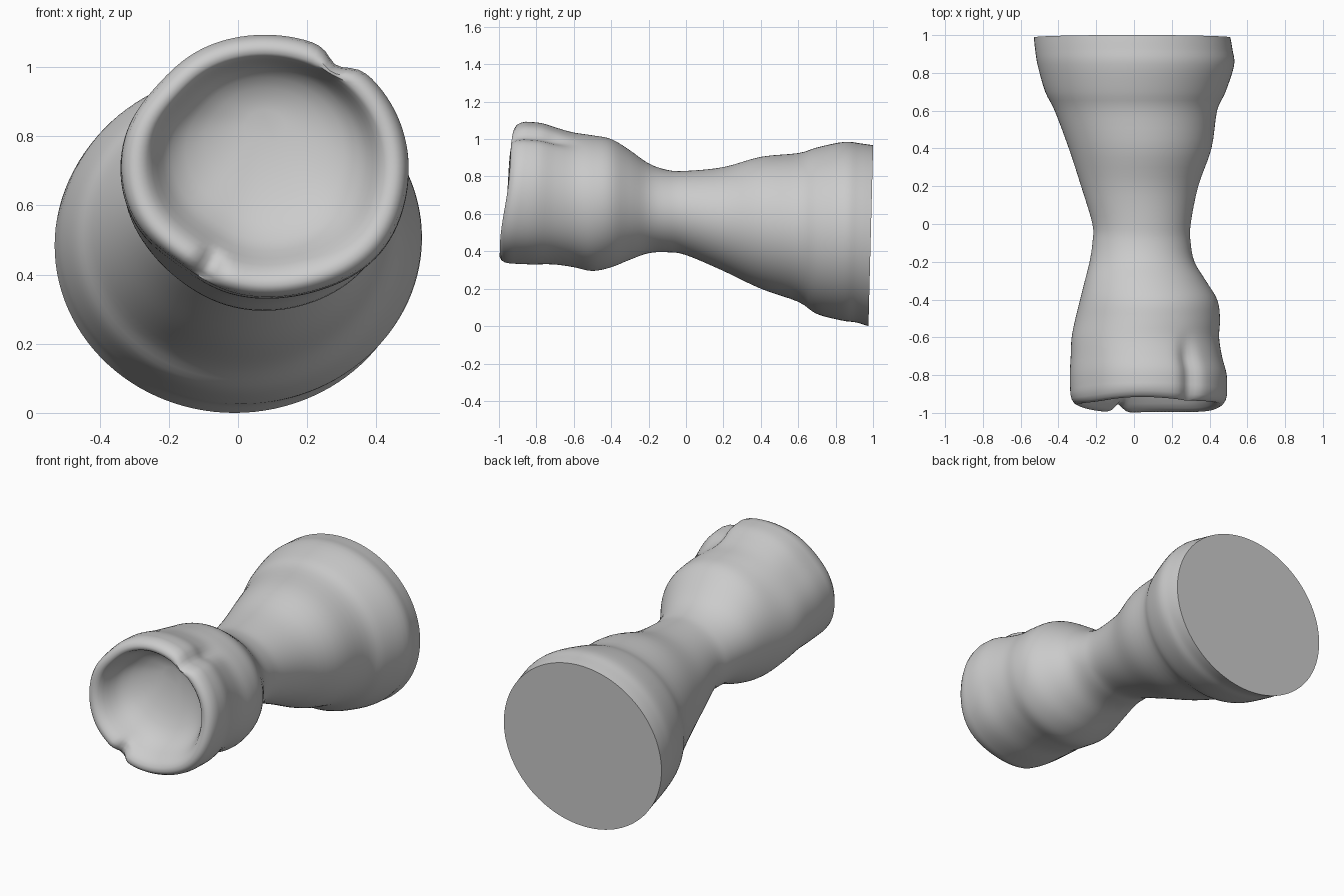
import bpy, bmesh, math

if "Cube" in bpy.data.objects:
    bpy.data.objects.remove(bpy.data.objects["Cube"])

SEG = 112
# Body stations from back to front: y, x left, x right, z bottom, z top
BODY = [
    (0.988, -0.53, 0.51, 0.0, 0.967), (0.92, -0.523, 0.522, 0.02, 0.977),
    (0.84, -0.51, 0.53, 0.03, 0.985), (0.70, -0.47, 0.485, 0.065, 0.955),
    (0.60, -0.42, 0.44, 0.13, 0.925), (0.40, -0.345, 0.41, 0.20, 0.905),
    (0.20, -0.28, 0.34, 0.295, 0.85), (0.00, -0.22, 0.30, 0.38, 0.83),
    (-0.10, -0.22, 0.30, 0.395, 0.835), (-0.20, -0.235, 0.32, 0.39, 0.87),
    (-0.30, -0.26, 0.38, 0.355, 0.94), (-0.40, -0.285, 0.44, 0.315, 1.0),
    (-0.50, -0.31, 0.455, 0.295, 1.02), (-0.60, -0.33, 0.45, 0.315, 1.035),
    (-0.70, -0.335, 0.465, 0.33, 1.06), (-0.80, -0.34, 0.49, 0.33, 1.085),
    (-0.90, -0.337, 0.492, 0.335, 1.093),
]
# Rim and bowl: y, scale of the front section
RIM = [(-0.93, 0.985), (-0.95, 0.955), (-0.96, 0.91), (-0.957, 0.86), (-0.945, 0.82),
       (-0.92, 0.785), (-0.89, 0.75), (-0.855, 0.71), (-0.82, 0.65), (-0.79, 0.55),
       (-0.765, 0.42), (-0.75, 0.28), (-0.74, 0.14)]


def spline(a, b, c, d, t):
    return [0.5 * (2 * q + (r - p) * t + (2 * p - 5 * q + 4 * r - s) * t * t
                   + (3 * q - p - 3 * r + s) * t ** 3) for p, q, r, s in zip(a, b, c, d)]


def bump(angle, centre, width):
    d = (angle - centre + 180) % 360 - 180
    return math.exp(-(d / width) ** 2)


def smooth(v, lo, hi):
    t = max(0.0, min(1.0, (v - lo) / (hi - lo)))
    return t * t * (3 - 2 * t)


# Resample the body, then append the rim and bowl
stations = []
n = len(BODY)
for i in range(n - 1):
    pts = [BODY[max(0, min(n - 1, i + k))] for k in (-1, 0, 1, 2)]
    stations += [(spline(*pts, k / 4), 1.0) for k in range(4)]
stations.append((list(BODY[-1]), 1.0))
stations += [([y, *BODY[-1][1:]], s) for y, s in RIM]

bm = bmesh.new()
rings = []
for (y, xl, xr, zb, zt), scale in stations:
    cx, cz = (xl + xr) / 2, (zb + zt) / 2
    front = smooth(-y, 0.3, 0.85)
    outer = smooth(scale, 0.8, 0.97)
    edge = smooth(scale, 0.72, 0.86)
    # Bowl is deepest towards the upper side, with a gentle lower slope
    lift = 0.13 * (1 - scale / 0.86) if scale < 0.86 else 0
    ring = []
    for j in range(SEG):
        deg = 360 * j / SEG
        a = math.radians(deg)
        # Uneven cup: flat lower left, full lower right, groove at upper right
        r = 1 + front * (0.04 * bump(deg, 318, 25) - 0.05 * bump(deg, 232, 20)
                         - 0.03 * bump(deg, 140, 18))
        r -= 0.085 * smooth(-y, 0.55, 0.75) * outer * bump(deg, 57, 7)
        x = cx + (xr - xl) / 2 * r * scale * math.cos(a)
        z = cz + (zt - zb) / 2 * r * scale * math.sin(a) + lift
        # Slanted ends and the notch in the rim
        slope = 0.026 * smooth(y, 0.7, 0.98) + 0.115 * smooth(-y, 0.6, 0.92)
        yy = y + slope * (z - cz)
        if scale < 1:
            yy += 0.045 * edge * bump(deg, 243, 6) * smooth(-y, 0.88, 0.95)
            yy += 0.005 * edge * math.sin(4 * a + 1)
        ring.append(bm.verts.new((x, yy, max(0.0, z))))
    rings.append(ring)

# Skin between the rings, flat back and bowl centre
for p, q in zip(rings, rings[1:]):
    for j in range(SEG):
        k = (j + 1) % SEG
        bm.faces.new((p[j], p[k], q[k], q[j]))
bm.faces.new(rings[0])
bm.faces.new(rings[-1])
bmesh.ops.recalc_face_normals(bm, faces=bm.faces)

mesh = bpy.data.meshes.new("waisted_cup_body")
bm.to_mesh(mesh)
bm.free()
body = bpy.data.objects.new("waisted_cup_body", mesh)
bpy.context.collection.objects.link(body)
bpy.context.view_layer.objects.active = body
body.select_set(True)
bpy.ops.object.shade_smooth_by_angle(angle=math.radians(50))
